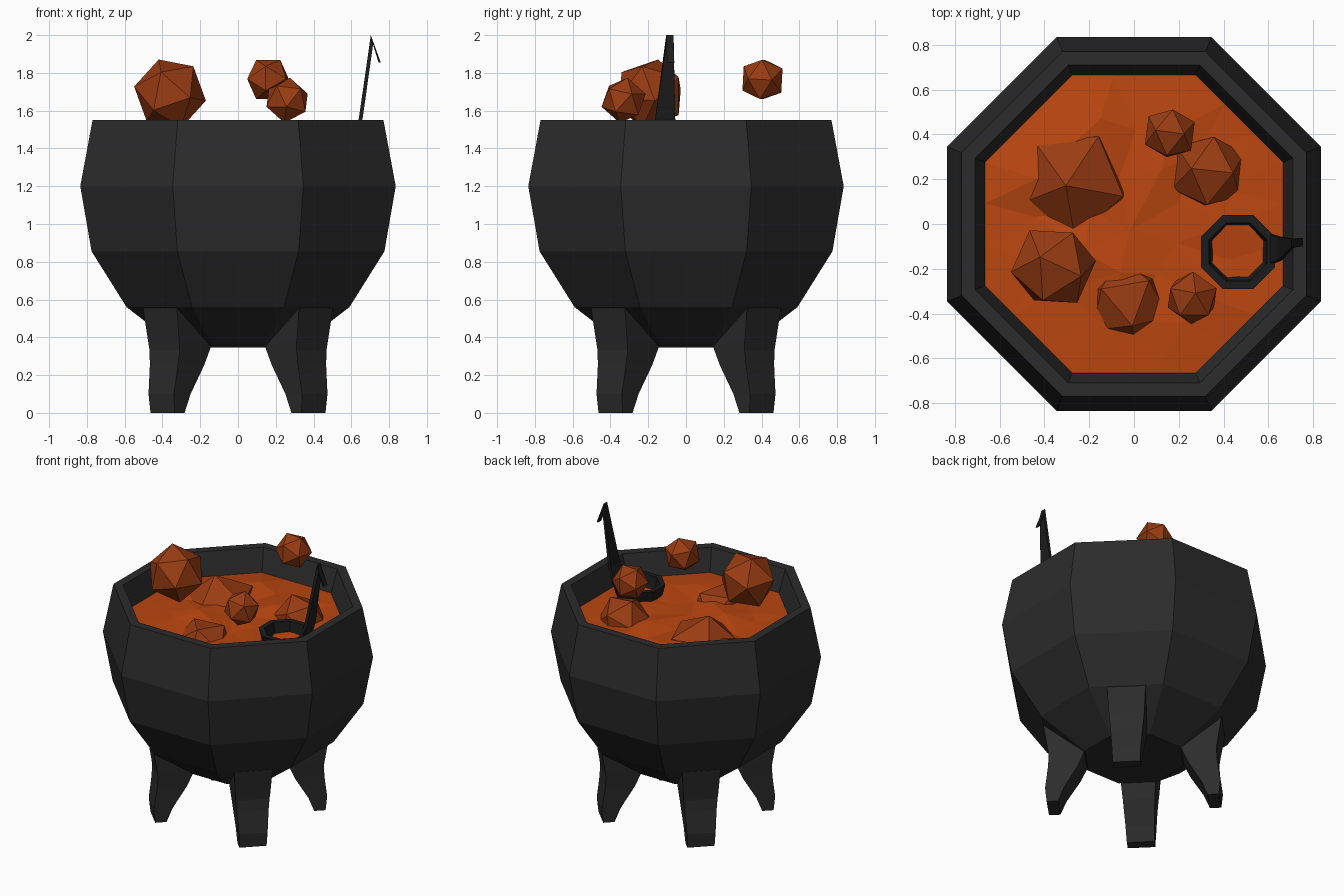
import bpy, bmesh, math, random
from mathutils import Vector, Matrix, Euler

if "Cube" in bpy.data.objects:
    bpy.data.objects.remove(bpy.data.objects["Cube"])

random.seed(4)


def material(name, rgb):
    m = bpy.data.materials.new(name)
    m.diffuse_color = (*rgb, 1)
    m.use_nodes = True
    m.node_tree.nodes["Principled BSDF"].inputs["Base Color"].default_value = m.diffuse_color
    return m


iron = material("iron", (0.025, 0.025, 0.025))
dark_iron = material("dark_iron", (0.012, 0.012, 0.012))
soup_mat = material("soup", (0.50, 0.062, 0.005))
bubble_mat = material("bubble", (0.32, 0.045, 0.006))


def finish(name, bm, mat):
    bmesh.ops.recalc_face_normals(bm, faces=bm.faces)
    me = bpy.data.meshes.new(name)
    bm.to_mesh(me)
    bm.free()
    ob = bpy.data.objects.new(name, me)
    bpy.context.collection.objects.link(ob)
    me.materials.append(mat)
    return ob


def loft(name, rings, mat, cap_start=True, cap_end=True):
    """Bridge a list of point rings with quads."""
    bm = bmesh.new()
    vs = [[bm.verts.new(p) for p in r] for r in rings]
    n = len(rings[0])
    for a, b in zip(vs, vs[1:]):
        for i in range(n):
            j = (i + 1) % n
            bm.faces.new((a[i], a[j], b[j], b[i]))
    if cap_start:
        bm.faces.new(vs[0])
    if cap_end:
        bm.faces.new(vs[-1])
    return finish(name, bm, mat)


def octagon(apothem, z, cx=0, cy=0):
    r = apothem / math.cos(math.pi / 8)
    return [(cx + r * math.cos(math.pi / 8 + k * math.pi / 4),
             cy + r * math.sin(math.pi / 8 + k * math.pi / 4), z) for k in range(8)]


# Cauldron body: outside profile, rim, then inner wall down to the soup
profile = [(0.31, 0.345), (0.59, 0.56), (0.775, 0.855), (0.835, 1.20),
           (0.77, 1.55), (0.71, 1.55), (0.66, 1.36)]
loft("cauldron_body", [octagon(a, z) for a, z in profile], iron, True, False)

# Four bent legs on the diagonals: z, inner radius, outer radius, half width
leg = [(0, 0.49, 0.565, 0.09), (0.10, 0.45, 0.575, 0.095), (0.25, 0.36, 0.555, 0.105),
       (0.33, 0.325, 0.55, 0.112), (0.37, 0.31, 0.555, 0.116), (0.56, 0.30, 0.585, 0.127)]
for k, side in enumerate(("back_right", "back_left", "front_left", "front_right")):
    turn = Matrix.Rotation(math.pi / 4 + k * math.pi / 2, 3, 'Z')
    rings = [[turn @ Vector(p) for p in ((a, -w, z), (b, -w, z), (b, w, z), (a, w, z))]
             for z, a, b, w in leg]
    loft("leg_" + side, rings, iron)

# Soup: octagonal disc with an uneven faceted surface
bm = bmesh.new()
ring = [bm.verts.new(p) for p in octagon(0.665, 1.39)]
mid = bm.verts.new((0, 0, 1.39))
for i in range(8):
    bm.faces.new((mid, ring[i], ring[(i + 1) % 8]))
bmesh.ops.subdivide_edges(bm, edges=bm.edges[:], cuts=2, use_grid_fill=True)
bmesh.ops.triangulate(bm, faces=bm.faces[:])
for v in bm.verts:
    if not v.is_boundary:
        v.co += Vector((random.uniform(-.04, .04), random.uniform(-.04, .04),
                        random.uniform(-.005, .05)))
finish("soup_surface", bm, soup_mat)

# Bubbles: x, y, z, radius (three floating free, three half sunk)
bubbles = [(-0.36, -0.19, 1.69, 0.195), (0.16, 0.405, 1.765, 0.122),
           (0.26, -0.33, 1.655, 0.122), (-0.27, 0.19, 1.28, 0.275),
           (0.33, 0.235, 1.37, 0.18), (-0.03, -0.35, 1.30, 0.205)]
for i, (x, y, z, r) in enumerate(bubbles):
    bm = bmesh.new()
    rot = Euler([random.uniform(0, 3) for _ in range(3)]).to_matrix().to_4x4()
    bmesh.ops.create_icosphere(bm, subdivisions=1, radius=r,
                               matrix=Matrix.Translation((x, y, z)) @ rot)
    finish(f"bubble_{i + 1}", bm, bubble_mat)

# Ladle bowl: rim standing just above the soup
bowl = [(0.09, 1.33), (0.145, 1.39), (0.165, 1.475), (0.13, 1.475), (0.12, 1.40), (0.08, 1.35)]
loft("ladle_bowl", [octagon(a, z, 0.465, -0.125) for a, z in bowl], dark_iron)

# Ladle handle: x, z, low y, high y, half thickness; ends in a hook
handle = [(0.605, 1.44, -0.18, -0.045, 0.012), (0.65, 1.56, -0.163, -0.057, 0.010),
          (0.705, 1.985, -0.105, -0.066, 0.012), (0.75, 1.855, -0.10, -0.062, 0.006)]
rings = [[(x - t, a, z), (x + t, a, z), (x + t, b, z), (x - t, b, z)]
         for x, z, a, b, t in handle]
rings[2] = [(0.699, -0.105, 2.0), (0.711, -0.105, 1.95), (0.711, -0.066, 1.95), (0.699, -0.066, 2.0)]
rings[2] = [(x + 0.004, y, z) for x, y, z in rings[2]]
loft("ladle_handle", rings, dark_iron)
